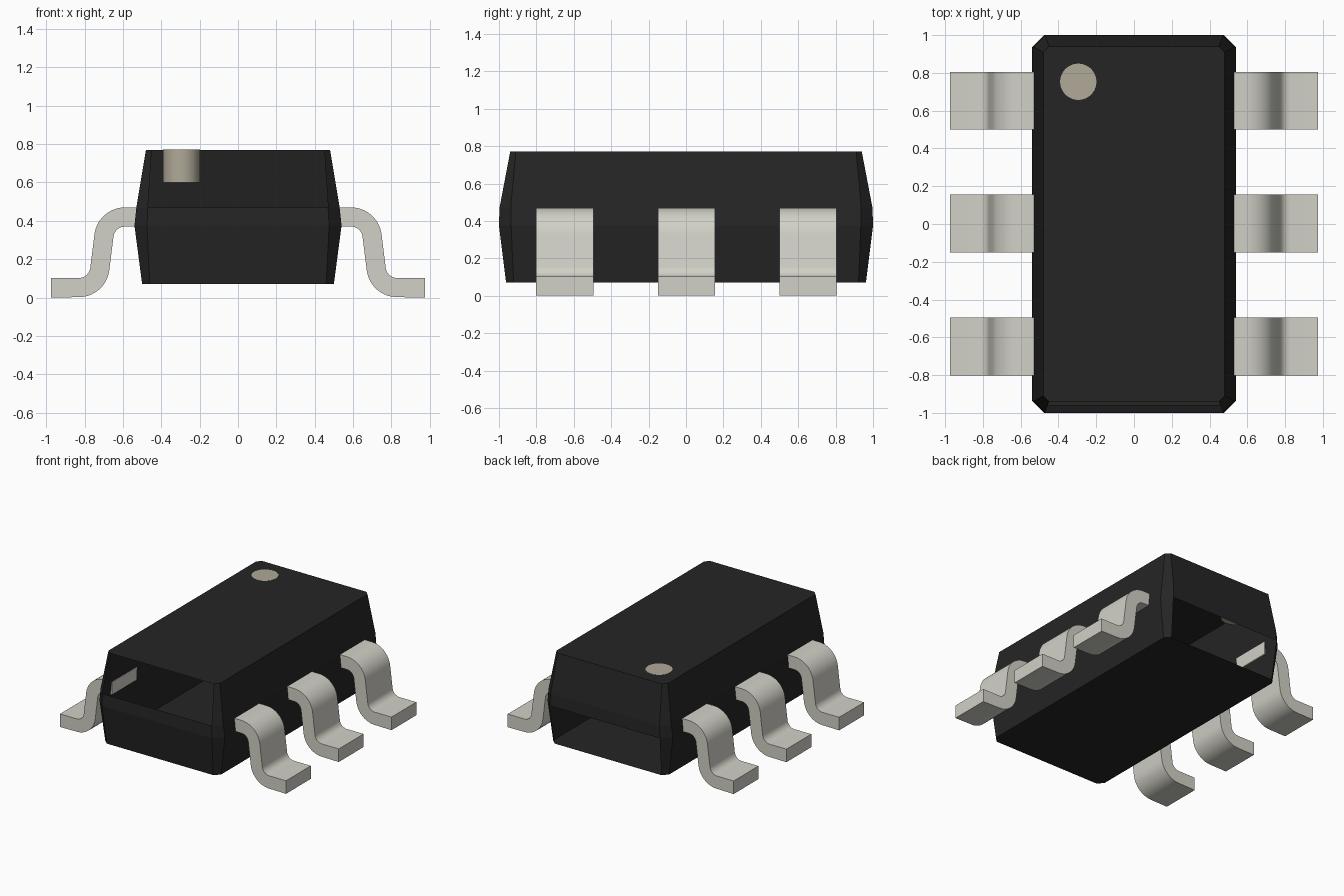
import bpy, bmesh, math

if "Cube" in bpy.data.objects:
    bpy.data.objects.remove(bpy.data.objects["Cube"], do_unlink=True)


def material(name, rgb):
    m = bpy.data.materials.new(name)
    m.use_nodes = True
    m.diffuse_color = (*rgb, 1)
    m.node_tree.nodes["Principled BSDF"].inputs["Base Color"].default_value = (*rgb, 1)
    return m


black = material("black plastic", (0.0194, 0.0185, 0.0185))
metal = material("tinned metal", (0.645, 0.638, 0.572))
tan = material("light brown marker", (0.435, 0.398, 0.316))


def finish(name, bm, mat, smooth=False):
    me = bpy.data.meshes.new(name)
    bm.to_mesh(me)
    bm.free()
    me.materials.append(mat)
    ob = bpy.data.objects.new(name, me)
    bpy.context.collection.objects.link(ob)
    if smooth:
        bpy.ops.object.select_all(action='DESELECT')
        ob.select_set(True)
        bpy.context.view_layer.objects.active = ob
        bpy.ops.object.shade_smooth_by_angle(angle=math.radians(30))
    return ob


# Body: stacked chamfered rectangles, as a thin shell open at two end panels
def chamfered_ring(bm, z, hx, hy, c):
    pts = [(-hx + c, -hy), (hx - c, -hy), (hx, -hy + c), (hx, hy - c),
           (hx - c, hy), (-hx + c, hy), (-hx, hy - c), (-hx, -hy + c)]
    return [bm.verts.new((x, y, z)) for x, y in pts]


bm = bmesh.new()
levels = [(0.07, 0.50, 0.962, 0.04), (0.375, 0.54, 1.0, 0.065),
          (0.47, 0.53, 0.997, 0.06), (0.77, 0.48, 0.94, 0.03)]
rings = [chamfered_ring(bm, *lv) for lv in levels]
open_panels = {(2, 0), (0, 4)}      # front upper panel, back lower panel
for k in range(3):
    for i in range(8):
        if (k, i) not in open_panels:
            j = (i + 1) % 8
            bm.faces.new((rings[k][i], rings[k][j], rings[k + 1][j], rings[k + 1][i]))
bm.faces.new(rings[3])
bm.faces.new(rings[0][::-1])
finish("body", bm, black)


# Gull-wing lead: side profile with two bends, extruded along y
def arc(cx, cz, r, a0, a1, n=10):
    return [(cx + r * math.cos(math.radians(a0 + (a1 - a0) * i / n)),
             cz + r * math.sin(math.radians(a0 + (a1 - a0) * i / n))) for i in range(n + 1)]


R_OUT, R_IN, TILT = 0.16, 0.06, 8
upper = [(0.527, 0.47)] + arc(0.59, 0.31, R_OUT, 90, TILT) \
    + arc(0.83, 0.162, R_IN, 180 + TILT, 270) + [(0.975, 0.102)]
lower = [(0.527, 0.37)] + arc(0.59, 0.31, R_IN, 90, TILT) \
    + arc(0.83, 0.162, R_OUT, 180 + TILT, 270) + [(0.975, 0.0)]
lower = [(x, max(z, 0.0)) for x, z in lower]


def lead(name, side, y, width=0.306):
    bm = bmesh.new()
    rows = [[bm.verts.new((side * x, y + s * width / 2, z)) for x, z in path]
            for s in (-1, 1) for path in (upper, lower)]
    u0, l0, u1, l1 = rows
    for i in range(len(upper) - 1):
        for a, b in ((u0, u1), (l1, l0), (l0, u0), (u1, l1)):
            bm.faces.new((a[i], a[i + 1], b[i + 1], b[i]))
    for i in (0, -1):
        bm.faces.new((u0[i], u1[i], l1[i], l0[i]))
    bmesh.ops.recalc_face_normals(bm, faces=bm.faces)
    finish(name, bm, metal, True)


for side, label in ((1, "left"), (-1, "right")):
    for y, place in ((-0.648, "front"), (0.002, "middle"), (0.652, "back")):
        lead(f"{label}_{place}_lead", side, y)

# Round orientation marker set into the top
bm = bmesh.new()
bmesh.ops.create_cone(bm, cap_ends=True, segments=48, radius1=0.096, radius2=0.096, depth=0.172)
bmesh.ops.translate(bm, verts=bm.verts, vec=(-0.295, 0.753, 0.686))
finish("orientation_marker", bm, tan, True)
